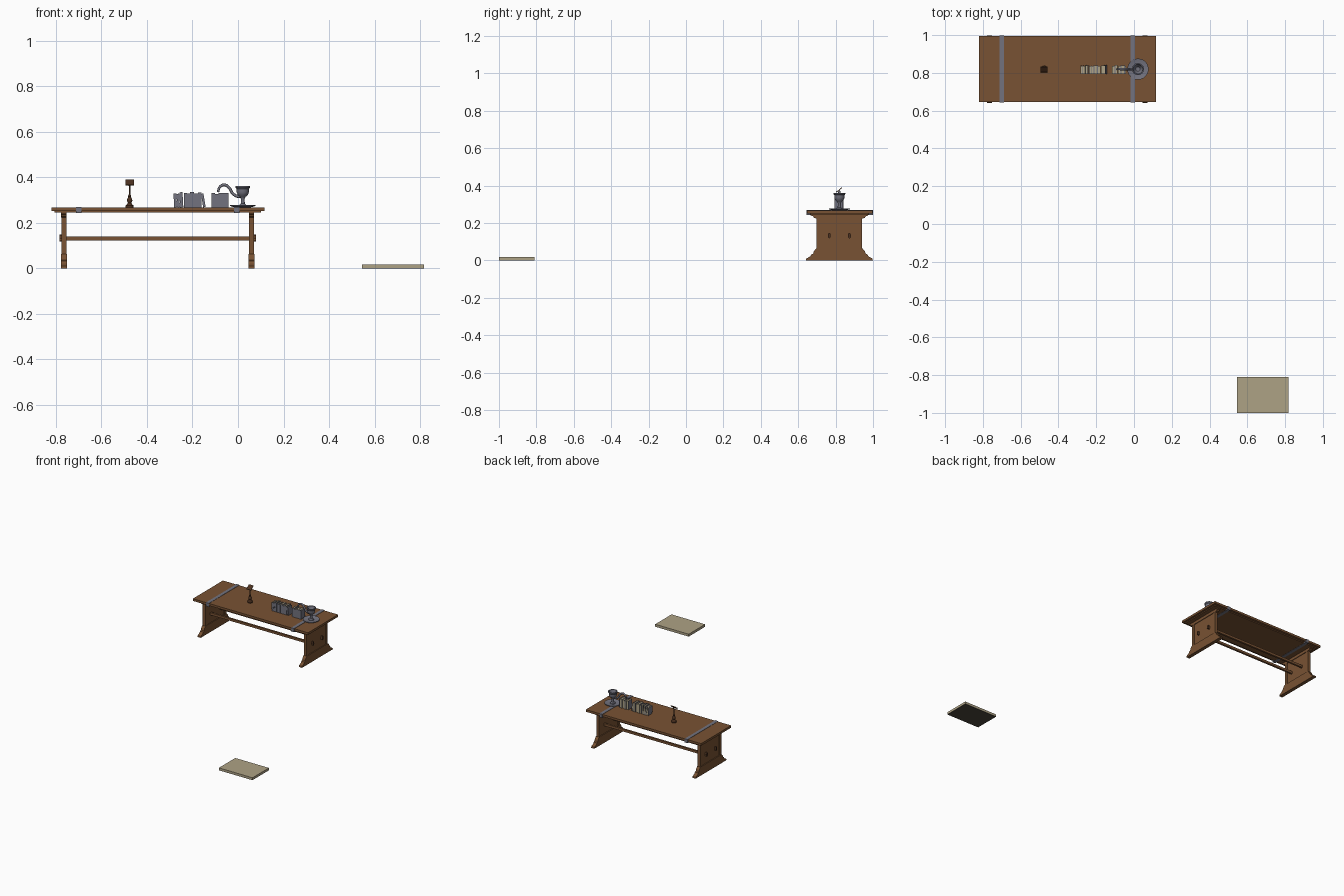
import bpy, bmesh, math, random
from mathutils import Matrix, Vector

if "Cube" in bpy.data.objects:
    bpy.data.objects.remove(bpy.data.objects["Cube"])

random.seed(4)
CY = 0.82          # table centre line in y
CX = -0.352        # table centre in x
TOP = 0.268        # table top height


def mat(name, rgb):
    m = bpy.data.materials.new(name)
    m.diffuse_color = (*rgb, 1)
    m.use_nodes = True
    m.node_tree.nodes["Principled BSDF"].inputs["Base Color"].default_value = m.diffuse_color
    return m


WOOD = mat("brown wood", (0.19, 0.085, 0.033))
DARK = mat("dark wood", (0.075, 0.032, 0.015))
METAL = mat("blue grey metal", (0.17, 0.17, 0.21))
PAPER = mat("cream paper", (0.42, 0.36, 0.235))
SHADOW = mat("dark backing", (0.07, 0.06, 0.045))


def finish(name, bm, mats):
    bmesh.ops.recalc_face_normals(bm, faces=bm.faces)
    me = bpy.data.meshes.new(name)
    bm.to_mesh(me)
    bm.free()
    for m in mats:
        me.materials.append(m)
    ob = bpy.data.objects.new(name, me)
    bpy.context.collection.objects.link(ob)
    return ob


def add_box(bm, x0, x1, y0, y1, z0, z1, idx=0, mtx=Matrix()):
    m = mtx @ Matrix.Translation(((x0 + x1) / 2, (y0 + y1) / 2, (z0 + z1) / 2)) \
        @ Matrix.Diagonal((x1 - x0, y1 - y0, z1 - z0, 1))
    vs = bmesh.ops.create_cube(bm, size=1, matrix=m)["verts"]
    for f in {f for v in vs for f in v.link_faces}:
        f.material_index = idx


def box(name, m, *dims, mtx=Matrix()):
    bm = bmesh.new()
    add_box(bm, *dims, mtx=mtx)
    return finish(name, bm, [m])


def slab(name, m, half_profile, x, thick):
    """Extrude a (half width, z) outline, mirrored about CY, along x."""
    bm = bmesh.new()
    pts = [(CY + h, z) for h, z in half_profile] + [(CY - h, z) for h, z in reversed(half_profile)]
    f = bm.faces.new([bm.verts.new((x - thick / 2, y, z)) for y, z in pts])
    r = bmesh.ops.extrude_face_region(bm, geom=[f])
    bmesh.ops.translate(bm, vec=(thick, 0, 0),
                        verts=[v for v in r["geom"] if isinstance(v, bmesh.types.BMVert)])
    return finish(name, bm, [m])


def lathe(name, m, profile, x, y, seg=24):
    bm = bmesh.new()
    vs = [bm.verts.new((r, 0, z)) for r, z in profile]
    es = [bm.edges.new(p) for p in zip(vs, vs[1:])]
    bmesh.ops.spin(bm, geom=vs + es, axis=(0, 0, 1), cent=(0, 0, 0), angle=2 * math.pi, steps=seg)
    bmesh.ops.remove_doubles(bm, verts=bm.verts, dist=1e-5)
    bmesh.ops.translate(bm, vec=(x, y, 0), verts=bm.verts)
    return smooth(finish(name, bm, [m]))


def smooth(ob):
    bpy.ops.object.select_all(action="DESELECT")
    ob.select_set(True)
    bpy.context.view_layer.objects.active = ob
    bpy.ops.object.shade_smooth_by_angle(angle=math.radians(35))
    return ob


# Table top and moulding beneath it
box("table_top", WOOD, -0.82, 0.117, CY - 0.174, CY + 0.176, 0.252, TOP)
box("top_moulding", WOOD, -0.805, 0.102, CY - 0.158, CY + 0.158, 0.245, 0.252)

# Metal straps wrapped round the top
for i, x in enumerate((-0.7, -0.006)):
    box(f"metal_strap_{i}", METAL, x - 0.012, x + 0.012, CY - 0.177, CY + 0.179, 0.2435, TOP + 0.002)

# Trestle ends: flared foot, framed panel, corbel
for i, (x, s) in enumerate(((-0.765, -1), (0.059, 1))):
    slab(f"trestle_foot_{i}", WOOD, [(0.179, 0), (0.177, 0.01), (0.155, 0.022), (0.15, 0.032),
                                     (0.14, 0.037), (0.136, 0.05), (0.124, 0.064)], x, 0.026)
    slab(f"trestle_panel_{i}", WOOD, [(0.11, 0.06), (0.11, 0.235)], x, 0.014)
    for k in (-1, 1):
        a, b = sorted((CY + k * 0.1, CY + k * 0.122))
        box(f"trestle_stile_{i}_{k}", WOOD, x - 0.011, x + 0.011, a, b, 0.06, 0.235)
    slab(f"trestle_corbel_{i}", WOOD, [(0.122, 0.224), (0.136, 0.228), (0.14, 0.236),
                                       (0.153, 0.24), (0.155, 0.25)], x, 0.023)
    # Tenon ends poking through the panel
    for k in (-1, 1):
        bm = bmesh.new()
        m = Matrix.Translation((x + s * 0.012, CY + k * 0.054, 0.133)) \
            @ Matrix.Diagonal((1, 0.5, 1, 1)) @ Matrix.Rotation(math.pi / 2, 4, "Y")
        bmesh.ops.create_cone(bm, cap_ends=True, segments=12, radius1=0.015, radius2=0.015,
                              depth=0.016, matrix=m)
        finish(f"tenon_peg_{i}_{k}", bm, [DARK])

# Long stretchers
for k in (-1, 1):
    box(f"stretcher_{k}", WOOD, -0.783, 0.079, CY + k * 0.054 - 0.007, CY + k * 0.054 + 0.007,
        0.122, 0.139)


# Books: grey boards and spine around cream pages
def book(name, x, w, h, d, lean):
    bm = bmesh.new()
    m = Matrix.Translation((x, CY - 0.027, TOP)) @ Matrix.Rotation(lean, 4, "Y")
    t = 0.0015
    add_box(bm, 0, t, 0, d, 0, h, 0, m)
    add_box(bm, w - t, w, 0, d, 0, h, 0, m)
    add_box(bm, t, w - t, 0, t, 0, h, 0, m)
    add_box(bm, t, w - t, t, d - 0.002, 0.001, h - 0.002, 1, m)
    finish(name, bm, [METAL, PAPER])


n = 0
for start, end, lean in ((-0.28, -0.24, -0.06), (-0.237, -0.152, 0), (-0.153, -0.142, -0.16),
                         (-0.117, -0.042, 0)):
    x = start
    while x < end - 0.008:
        w = min(random.uniform(0.011, 0.018), end - x)
        book(f"book_{n}", x, w, random.uniform(0.059, 0.068), random.uniform(0.044, 0.05), lean)
        x += w + 0.0006
        n += 1

# Lectern stand: turned pedestal with a tilted board
LX = -0.476
lathe("lectern_pedestal", DARK, [(0, TOP), (0.018, TOP), (0.018, 0.276), (0.011, 0.281), (0.008, 0.288),
                                 (0.012, 0.296), (0.011, 0.304), (0.006, 0.314), (0.007, 0.319),
                                 (0.0035, 0.325), (0.0035, 0.36), (0.006, 0.372), (0, 0.374)], LX, CY, 16)
box("lectern_board", DARK, -0.0185, 0.0185, -0.019, 0.019, -0.002, 0.002,
    mtx=Matrix.Translation((LX, CY - 0.001, 0.377)) @ Matrix.Rotation(math.radians(40), 4, "X"))
box("lectern_ledge", WOOD, -0.0185, 0.0185, -0.019, -0.016, 0.002, 0.006,
    mtx=Matrix.Translation((LX, CY - 0.001, 0.377)) @ Matrix.Rotation(math.radians(40), 4, "X"))

# Saucer and hollow bowl on a stem
BX = 0.021
lathe("saucer", METAL, [(0, TOP), (0.035, TOP), (0.056, 0.274), (0.056, 0.278), (0.036, 0.273),
                        (0, 0.273)], BX, CY)
lathe("bowl", METAL, [(0, 0.272), (0.018, 0.272), (0.017, 0.278), (0.009, 0.284), (0.008, 0.306),
                      (0.012, 0.314), (0.022, 0.322), (0.027, 0.335), (0.027, 0.349), (0.032, 0.355),
                      (0.032, 0.362), (0.026, 0.362), (0.022, 0.34), (0.012, 0.328), (0, 0.326)], BX, CY)

# Curved tube rising from the bowl over the books
cu = bpy.data.curves.new("curved_tube", "CURVE")
cu.dimensions = "3D"
cu.bevel_depth = 0.0065
cu.bevel_resolution = 2
cu.use_fill_caps = True
sp = cu.splines.new("BEZIER")
path = [(-0.088, 0.335, 0.8), (-0.08, 0.357, 0.9), (-0.06, 0.367, 1), (-0.039, 0.354, 1),
        (-0.022, 0.328, 1), (0.0, 0.316, 1), (0.017, 0.318, 1)]
sp.bezier_points.add(len(path) - 1)
for p, (x, z, r) in zip(sp.bezier_points, path):
    p.co = (x, CY, z)
    p.radius = r
    p.handle_left_type = p.handle_right_type = "AUTO"
cu.resolution_u = 5
cu.materials.append(METAL)
tube = bpy.data.objects.new("curved_tube", cu)
bpy.context.collection.objects.link(tube)

# Separate cream slab lying on the ground, dark beneath
box("cream_slab", PAPER, 0.545, 0.818, -1.0, -0.81, 0.001, 0.018)
box("slab_underside", SHADOW, 0.545, 0.818, -1.0, -0.81, 0, 0.001)
